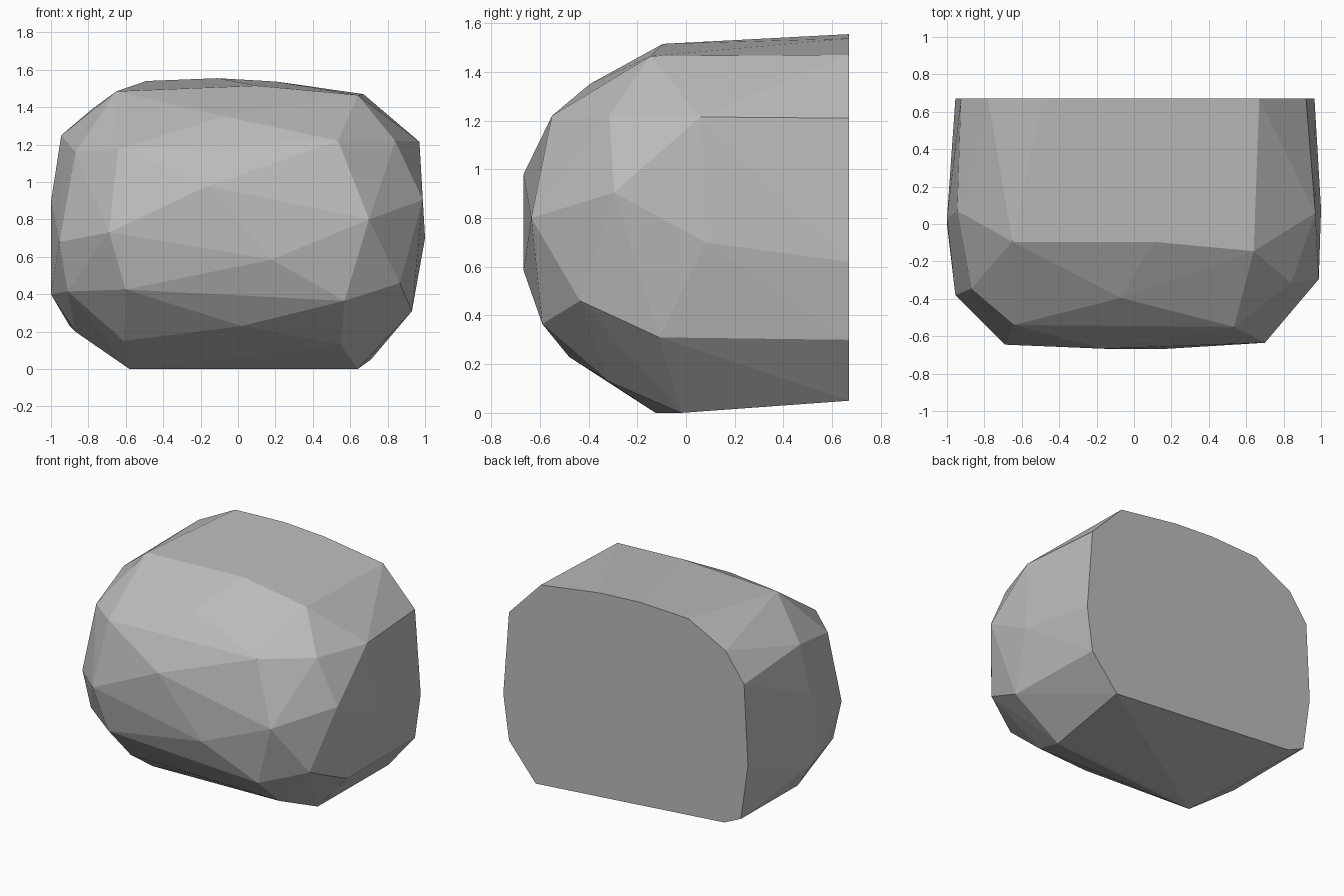
import bpy, bmesh, math

BACK_Y = 0.67

# Outline of the flat sawn-off back, as (x, z)
back_outline = [
    (0.67, 1.47), (0.92, 1.21), (0.965, 0.62), (0.92, 0.30), (0.71, 0.05),
    (-0.77, 0.17), (-0.90, 0.23), (-0.955, 0.62), (-0.925, 1.19),
    (-0.78, 1.39), (-0.49, 1.54), (-0.11, 1.555), (0.205, 1.537),
]

# Chipped corners of the boulder, as (x, y, z)
crown = [(0.64, -0.145, 1.465), (0.10, -0.095, 1.515), (-0.65, -0.095, 1.485),
         (-0.07, -0.395, 1.35)]
front = [(-0.64, -0.54, 1.18), (0.535, -0.55, 1.22), (-0.16, -0.667, 0.98),
         (0.70, -0.635, 0.80), (0.18, -0.667, 0.585), (0.57, -0.59, 0.365),
         (-0.69, -0.645, 0.73), (-0.60, -0.595, 0.425)]
right = [(0.84, -0.315, 1.22), (0.97, 0.06, 1.215), (0.988, -0.295, 0.905),
         (1.0, 0.08, 0.70), (0.865, -0.435, 0.46), (0.93, -0.11, 0.31)]
left = [(-0.87, -0.345, 1.16), (-0.945, 0.07, 1.25), (-0.955, -0.38, 0.68),
        (-0.91, -0.35, 0.415), (-1.0, 0.03, 0.895), (-1.0, 0.0, 0.40),
        (-0.87, -0.01, 0.20)]
base = [(0.02, -0.48, 0.23), (0.55, -0.32, 0.13), (-0.61, -0.33, 0.15),
        (0.64, -0.02, 0.0), (-0.58, -0.125, 0.0)]

# Wrap a convex hull round the corners to get the faceted rock
bm = bmesh.new()
for p in crown + front + right + left + base + [(x, BACK_Y, z) for x, z in back_outline]:
    bm.verts.new(p)
hull = bmesh.ops.convex_hull(bm, input=bm.verts[:])
loose = [v for v in bm.verts if not v.link_faces]
bmesh.ops.delete(bm, geom=loose, context='VERTS')
# Merge the back into one flat face
bmesh.ops.dissolve_limit(bm, angle_limit=math.radians(0.5),
                         verts=bm.verts[:], edges=bm.edges[:])
bmesh.ops.recalc_face_normals(bm, faces=bm.faces[:])

mesh = bpy.data.meshes.new("boulder")
bm.to_mesh(mesh)
bm.free()

stone = bpy.data.materials.new("grey stone")
stone.diffuse_color = (0.5, 0.5, 0.5, 1)
mesh.materials.append(stone)
bpy.context.collection.objects.link(bpy.data.objects.new("boulder", mesh))
